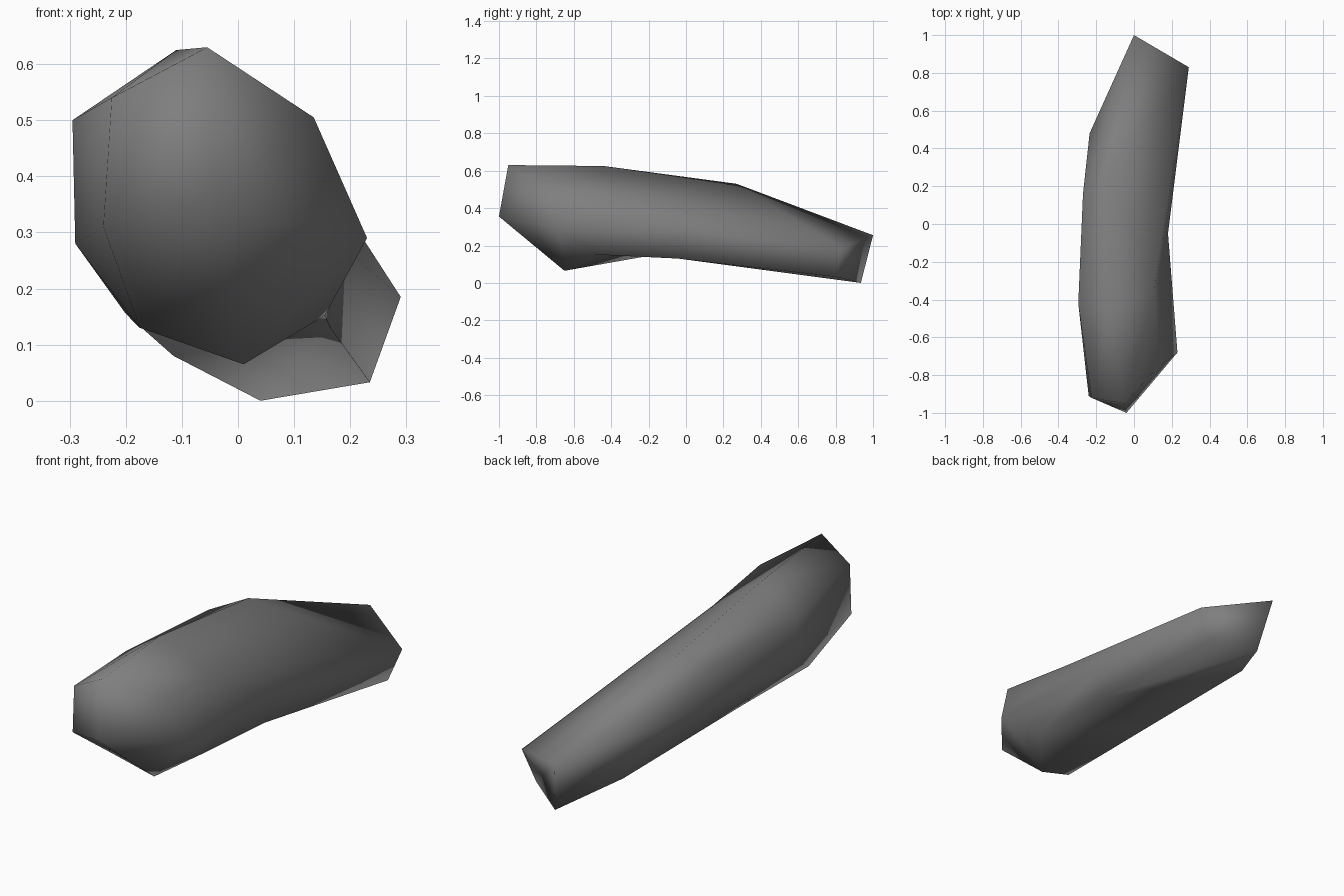
import bpy
import bmesh

# Remove only the default cube
default_cube = bpy.data.objects.get("Cube")
if default_cube:
    bpy.data.objects.remove(default_cube, do_unlink=True)

# Single stone colour
stone = bpy.data.materials.new("dark_grey_stone")
stone.use_nodes = True
colour = (0.21, 0.21, 0.21, 1)
stone.diffuse_color = colour
for node in stone.node_tree.nodes:
    if node.type == "BSDF_PRINCIPLED":
        node.inputs["Base Color"].default_value = colour

# Corners shared by neighbouring cross-sections at the tapered rear
rear_tip = (0, 1, 0.255)
rear_right = (0.29, 0.83, 0.185)
rear_lower_right = (0.235, 0.8, 0.033)
rear_bottom = (0.04, 0.935, 0)
rear_lower_left = (-0.115, 0.64, 0.08)
rear_left = (-0.235, 0.48, 0.31)
nose = (-0.04, -1, 0.355)

# Cross-sections from front to back, each running:
# top, upper right, right, lower right, lower left, left, upper left
front = [(-0.055, -0.95, 0.63), (0.135, -0.75, 0.505), (0.23, -0.68, 0.29),
         (0.01, -0.65, 0.065), (-0.175, -0.68, 0.13),
         (-0.24, -0.91, 0.31), (-0.225, -0.92, 0.54)]
middle = [(-0.11, -0.44, 0.625), (0.106, -0.36, 0.47), (0.18, -0.05, 0.28),
          (0.155, -0.49, 0.152), (-0.2, -0.14, 0.155),
          (-0.29, -0.41, 0.28), (-0.295, -0.42, 0.5)]
shoulder = [(-0.135, 0.27, 0.53), rear_right, rear_lower_right,
            (0.165, -0.04, 0.13), rear_lower_left,
            rear_left, (-0.27, 0.16, 0.48)]
back = [rear_tip, rear_right, rear_lower_right, rear_bottom,
        rear_lower_left, rear_left, rear_tip]
sections = [front, middle, shoulder, back]

bm = bmesh.new()
corners = {}


def corner(position):
    """Reuse a vertex when sections meet in the same corner."""
    if position not in corners:
        corners[position] = bm.verts.new(position)
    return corners[position]


def triangle(*positions):
    """Add a face unless it has collapsed to an edge."""
    if len(set(positions)) == len(positions):
        bm.faces.new([corner(p) for p in positions])


def fan(centre, rim):
    """Close an end with triangles around one point."""
    for start, end in zip(rim, rim[1:] + rim[:1]):
        triangle(centre, start, end)


# Skin between the sections; listed spans are split along the other diagonal
other_diagonal = {(0, 1), (1, 0), (1, 1), (1, 3)}
for row, (near, far) in enumerate(zip(sections, sections[1:])):
    count = len(near)
    for i in range(count):
        j = (i + 1) % count
        if (row, i) in other_diagonal:
            triangle(near[i], near[j], far[i])
            triangle(near[j], far[j], far[i])
        else:
            triangle(near[i], near[j], far[j])
            triangle(near[i], far[j], far[i])

# Blunt nose and slanted rear end
fan(nose, front)
fan(rear_tip, back[:-1])

bmesh.ops.recalc_face_normals(bm, faces=bm.faces)
for face in bm.faces:
    face.smooth = True

mesh = bpy.data.meshes.new("long_stone")
bm.to_mesh(mesh)
bm.free()
mesh.materials.append(stone)
long_stone = bpy.data.objects.new("long_stone", mesh)
bpy.context.collection.objects.link(long_stone)
